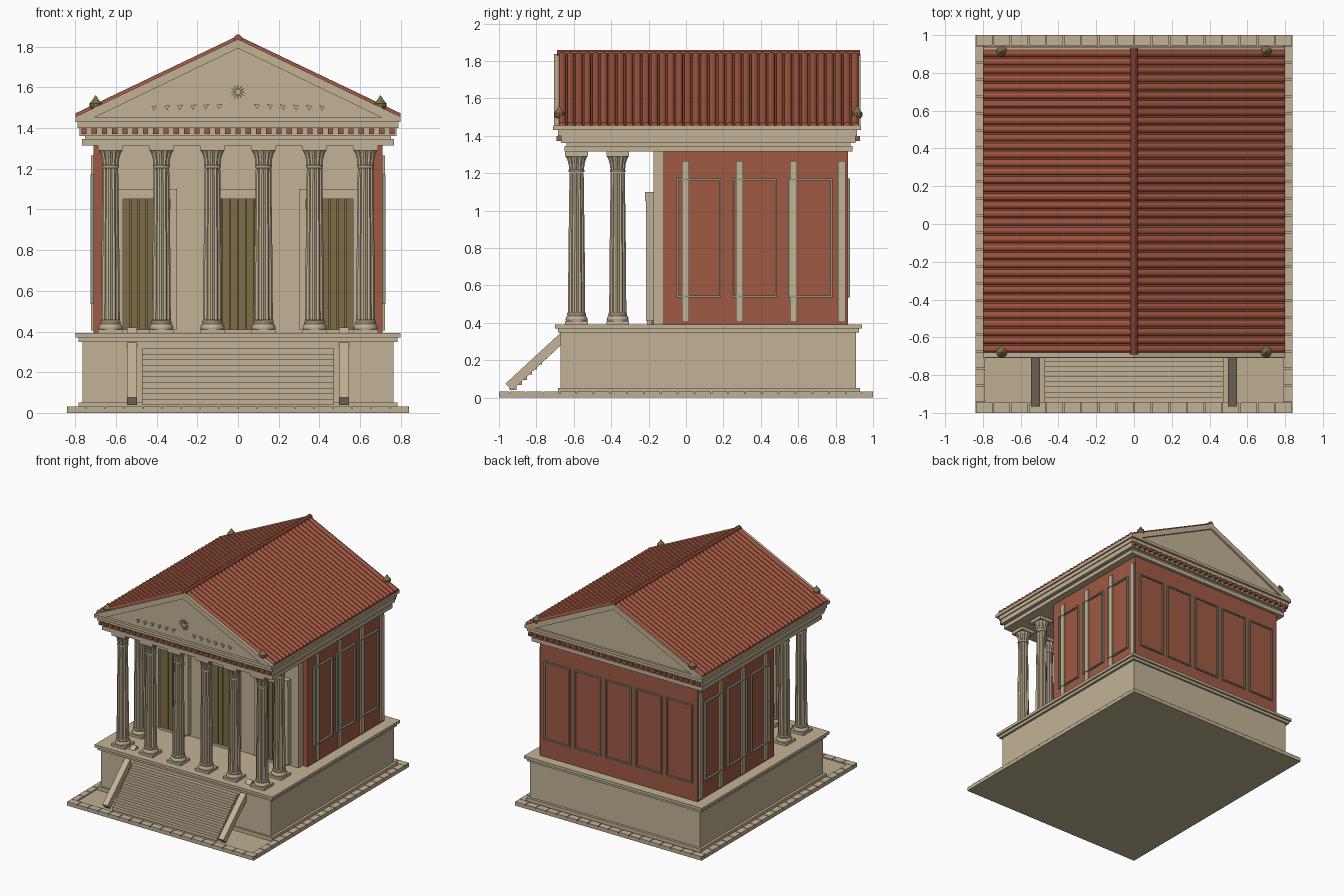
import bpy, bmesh, math
from math import sin, cos, pi

if "Cube" in bpy.data.objects:
    bpy.data.objects.remove(bpy.data.objects["Cube"])


def mat(name, r, g, b):
    m = bpy.data.materials.new(name)
    m.diffuse_color = (r, g, b, 1)
    m.use_nodes = True
    m.node_tree.nodes["Principled BSDF"].inputs["Base Color"].default_value = m.diffuse_color
    return m


STONE = mat("tan stone", 0.54, 0.45, 0.30)
PAVING = mat("paving stone", 0.51, 0.43, 0.285)
WALL = mat("red plaster", 0.35, 0.10, 0.056)
TILE = mat("roof tile red", 0.34, 0.09, 0.05)
BRONZE = mat("bronze door", 0.20, 0.155, 0.064)
TRIM = mat("grey green trim", 0.27, 0.31, 0.22)


def finish(name, bm, material):
    bmesh.ops.recalc_face_normals(bm, faces=bm.faces)
    me = bpy.data.meshes.new(name)
    bm.to_mesh(me)
    bm.free()
    me.materials.append(material)
    ob = bpy.data.objects.new(name, me)
    bpy.context.collection.objects.link(ob)
    return ob


def add_prism(bm, pts, y0, y1):
    # polygon in x,z extruded along y
    a = [bm.verts.new((x, y0, z)) for x, z in pts]
    b = [bm.verts.new((x, y1, z)) for x, z in pts]
    bm.faces.new(a)
    bm.faces.new(b[::-1])
    for i in range(len(pts)):
        j = (i + 1) % len(pts)
        bm.faces.new((a[i], b[i], b[j], a[j]))


def add_box(bm, x0, x1, y0, y1, z0, z1):
    add_prism(bm, [(x0, z0), (x1, z0), (x1, z1), (x0, z1)], y0, y1)


def boxes(name, material, items):
    bm = bmesh.new()
    for it in items:
        add_box(bm, *it)
    return finish(name, bm, material)


def prisms(name, material, items):
    bm = bmesh.new()
    for pts, y0, y1 in items:
        add_prism(bm, pts, y0, y1)
    return finish(name, bm, material)


def add_loft(bm, cx, cy, profile, n):
    # profile entries: radius, height, flute depth
    rings = []
    for r, z, f in profile:
        rings.append([bm.verts.new((cx + r * (1 - f * (i % 2)) * cos(2 * pi * i / n),
                                    cy + r * (1 - f * (i % 2)) * sin(2 * pi * i / n), z)) for i in range(n)])
    for lo, hi in zip(rings, rings[1:]):
        for i in range(n):
            j = (i + 1) % n
            bm.faces.new((lo[i], lo[j], hi[j], hi[i]))
    bm.faces.new(rings[0])
    bm.faces.new(rings[-1])


# ground slab with a border of pavers
boxes("ground_slab", PAVING, [(-0.84, 0.84, -1, 1, 0, 0.022)])
pavers = []
for i in range(18):
    x = -0.84 + i * 1.68 / 18
    for y in (-1, 0.945):
        pavers.append((x + 0.003, x + 0.0903, y, y + 0.055, 0.02, 0.032))
for i in range(21):
    y = -0.945 + i * 0.09
    for x in (-0.84, 0.79):
        pavers.append((x, x + 0.05, y + 0.003, y + 0.087, 0.02, 0.032))
boxes("border_pavers", STONE, pavers)

# podium with mouldings
boxes("podium", STONE, [(-0.765, 0.765, -0.67, 0.91, 0.02, 0.36)])
boxes("podium_mouldings", STONE, [
    (-0.785, 0.785, -0.685, 0.93, 0.02, 0.052),
    (-0.785, 0.785, -0.685, 0.925, 0.348, 0.37),
    (-0.80, 0.80, -0.70, 0.94, 0.37, 0.392)])

# stairs: open treads
boxes("stair_treads", STONE, [
    (-0.473, 0.473, -0.945 + 0.027 * i, -0.905 + 0.027 * i, 0.04 + 0.0277 * i, 0.0677 + 0.0277 * i)
    for i in range(10)])

# sloping stair cheeks
bm = bmesh.new()
dy, dz, length, thick = 0.735, 0.678, 0.51, 0.05
for s in (-1, 1):
    prof = [(-0.965, 0.075), (-0.965 + dy * length, 0.075 + dz * length)]
    prof += [(y + dz * thick, z - dy * thick) for y, z in reversed(prof)]
    sides = [[bm.verts.new((x, y, z)) for y, z in prof] for x in (s * 0.497, s * 0.545)]
    bm.faces.new(sides[0])
    bm.faces.new(sides[1])
    for i in range(4):
        j = (i + 1) % 4
        bm.faces.new((sides[0][i], sides[0][j], sides[1][j], sides[1][i]))
finish("stair_cheeks", bm, STONE)

# fluted columns: six in front, two behind at the corners
bm = bmesh.new()
spots = [(-0.627 + 0.2508 * i, -0.585) for i in range(6)] + [(-0.627, -0.365), (0.627, -0.365)]
base = [(0.057, 0.41, 0), (0.059, 0.42, 0), (0.055, 0.432, 0), (0.049, 0.437, 0), (0.051, 0.447, 0), (0.047, 0.455, 0)]
shaft = [(0.046, 0.456, 0.13), (0.044, 0.75, 0.13), (0.038, 1.205, 0.13)]
capital = [(0.042, 1.206, 0), (0.042, 1.217, 0), (0.039, 1.219, 0.15), (0.043, 1.25, 0.15), (0.05, 1.275, 0.12), (0.059, 1.292, 0.08)]
for x, y in spots:
    add_box(bm, x - 0.061, x + 0.061, y - 0.061, y + 0.061, 0.39, 0.411)
    add_loft(bm, x, y, base, 24)
    add_loft(bm, x, y, shaft, 24)
    add_loft(bm, x, y, capital, 24)
    add_box(bm, x - 0.061, x + 0.061, y - 0.061, y + 0.061, 1.29, 1.318)
finish("columns", bm, STONE)

# hall walls and stone front
boxes("hall_walls", WALL, [(-0.71, 0.71, -0.12, 0.865, 0.39, 1.32)])
boxes("hall_front", STONE, [(-0.667, 0.667, -0.175, -0.11, 0.39, 1.32)])

# three doors with plank leaves and frames
planks, frames = [], []
for cx in (-0.45, 0, 0.45):
    planks.append((cx - 0.118, cx + 0.118, -0.188, -0.17, 0.39, 1.055))
    for i in range(6):
        x = cx - 0.117 + i * 0.039
        planks.append((x + 0.002, x + 0.037, -0.197, -0.18, 0.41, 1.052))
    for s in (-1, 1):
        a, b = sorted((cx + s * 0.115, cx + s * 0.15))
        frames.append((a, b, -0.215, -0.17, 0.41, 1.10))
    frames.append((cx - 0.15, cx + 0.15, -0.22, -0.17, 1.052, 1.10))
    frames.append((cx - 0.115, cx + 0.115, -0.208, -0.17, 0.39, 0.41))
boxes("doors", BRONZE, planks)
boxes("door_frames", STONE, frames)

# pilasters on both side walls
boxes("side_pilasters", STONE, [
    (min(s * 0.70, s * 0.722), max(s * 0.70, s * 0.722), y - 0.019, y + 0.019, 0.405, 1.265)
    for s in (-1, 1) for y in (-0.002, 0.287, 0.575, 0.833)])

# thin panel frames on side and back walls
trim = []
t, z0, z1 = 0.01, 0.535, 1.172
for a0, a1, back in [(-0.05, 0.188, 0), (0.245, 0.485, 0), (0.545, 0.782, 0)] + \
        [(c * 0.275 - 0.117, c * 0.275 + 0.117, 1) for c in (-2, -1, 0, 1, 2)]:
    bars = [(a0, a1, z0, z0 + t), (a0, a1, z1 - t, z1), (a0, a0 + t, z0, z1), (a1 - t, a1, z0, z1)]
    for p, q, lo, hi in bars:
        if back:
            trim.append((p, q, 0.86, 0.876, lo, hi))
        else:
            trim.append((0.70, 0.726, p, q, lo, hi))
            trim.append((-0.726, -0.70, p, q, lo, hi))
boxes("panel_frames", TRIM, trim)

# entablature layers
boxes("entablature", STONE, [
    (-0.767, 0.767, -0.65, 0.89, 1.315, 1.346),
    (-0.752, 0.752, -0.64, 0.88, 1.345, 1.363),
    (-0.78, 0.78, -0.667, 0.905, 1.362, 1.40),
    (-0.788, 0.788, -0.685, 0.915, 1.40, 1.43),
    (-0.80, 0.80, -0.71, 0.935, 1.43, 1.452)])

# red dentils, front and back
boxes("dentils", WALL, [
    (i * 0.0505 - 0.013, i * 0.0505 + 0.013, y, y + 0.028, 1.372, 1.398)
    for i in range(-15, 16) for y in (-0.692, 0.902)])

# gable body, raking cornices and roof slab
APEX, EAVE = 1.837, 1.455
prisms("gable_body", STONE, [([(-0.775, 1.45), (0.775, 1.45), (0, 1.815)], -0.688, 0.918)])
rake = [(-0.80, 1.45), (-0.80, EAVE), (0, APEX), (0.80, EAVE), (0.80, 1.45), (0.71, 1.45), (0, 1.792), (-0.71, 1.45)]
prisms("raking_cornices", STONE, [(rake, -0.706, -0.68), (rake, 0.91, 0.934)])
slab = [(-0.80, 1.449), (-0.80, EAVE), (0, APEX), (0.80, EAVE), (0.80, 1.449), (0, 1.815)]
prisms("roof_slab", TILE, [(slab, -0.682, 0.925)])

# round tile rows down each slope, and the ridge roll
bm = bmesh.new()
rows, y_start, span, r, n = 36, -0.684, 1.61, 0.0185, 8
for k in range(rows):
    y = y_start + (k + 0.5) * span / rows
    for s in (-1, 1):
        ends = []
        for x, z in ((s * 0.80, EAVE), (0, APEX)):
            ends.append([bm.verts.new((x, y + r * cos(pi * i / (n - 1)), z - 0.001 + r * sin(pi * i / (n - 1))))
                         for i in range(n)])
        for i in range(n):
            j = (i + 1) % n
            bm.faces.new((ends[0][i], ends[0][j], ends[1][j], ends[1][i]))
        bm.faces.new(ends[0])
        bm.faces.new(ends[1])
finish("roof_tiles", bm, TILE)
prisms("ridge_roll", TILE, [([(0.02 * cos(2 * pi * i / 10), APEX + 0.003 + 0.02 * sin(2 * pi * i / 10)) for i in range(10)],
                             -0.69, 0.93)])

# carved star and darts on the front gable
star = [((0.042 if i % 2 == 0 else 0.013) * sin(pi * i / 12),
         1.577 + (0.042 if i % 2 == 0 else 0.013) * cos(pi * i / 12)) for i in range(24)]
carving = [(star, -0.698, -0.685)]
for s in (-1, 1):
    for i in range(6):
        x, z = s * (0.09 + 0.064 * i), 1.508 - 0.0015 * i
        carving.append(([(x + s * 0.016, z + 0.006), (x - s * 0.012, z + 0.012), (x + s * 0.004, z - 0.016)], -0.70, -0.685))
prisms("gable_carving", STONE, carving)

# bronze finials at the four roof corners
bm = bmesh.new()
knob = [(0.018, 1.475, 0), (0.02, 1.493, 0), (0.03, 1.508, 0), (0.03, 1.522, 0), (0.016, 1.538, 0), (0.002, 1.56, 0)]
for x in (-0.70, 0.70):
    for y in (-0.678, 0.915):
        add_loft(bm, x, y, knob, 10)
finish("corner_finials", bm, BRONZE)
